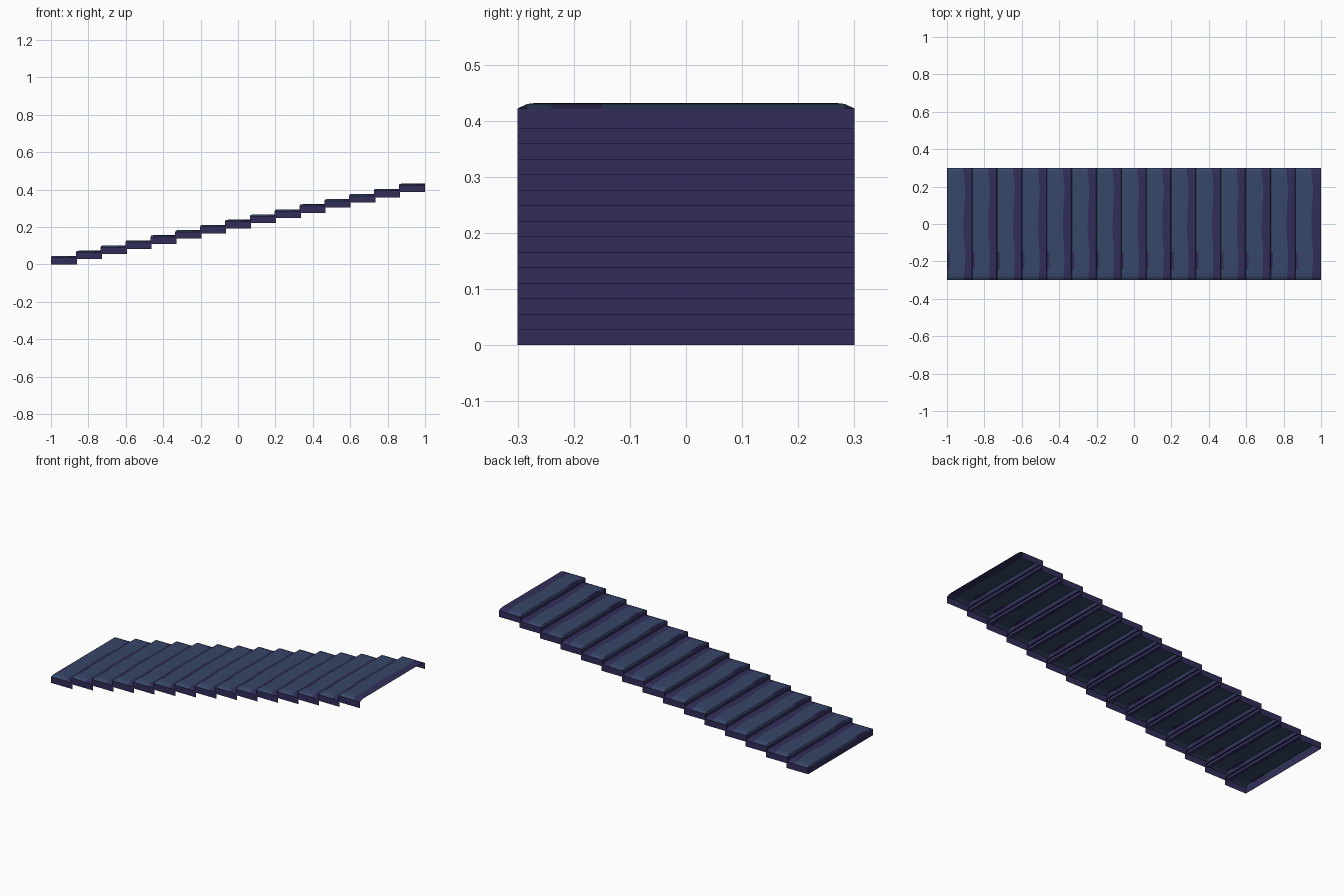
import bpy, bmesh

if "Cube" in bpy.data.objects:
    bpy.data.objects.remove(bpy.data.objects["Cube"])

STEPS = 15
WIDTH = 0.14                      # tread depth along x
PITCH = (2.0 - WIDTH) / (STEPS - 1)
HEIGHT = 0.046
RISE = (0.432 - HEIGHT) / (STEPS - 1)


def material(name, rgb):
    m = bpy.data.materials.new(name)
    m.diffuse_color = (*rgb, 1.0)
    m.use_nodes = True
    m.node_tree.nodes["Principled BSDF"].inputs["Base Color"].default_value = m.diffuse_color
    return m


blue = material("slate_blue", (0.0385, 0.0625, 0.140))
purple = material("dark_purple", (0.031, 0.0265, 0.100))

# rows across the step: y, height drop at the rounded side, start of purple rear strip
ROWS = [(-0.30, 0.010, 0.092), (-0.283, 0.002, 0.092), (-0.265, 0, 0.093),
        (-0.24, 0, 0.095), (-0.15, 0, 0.097), (-0.05, 0, 0.088), (0.07, 0, 0.090),
        (0.18, 0, 0.098), (0.265, 0, 0.090), (0.283, 0.002, 0.087), (0.30, 0.010, 0.086)]


def build_step(index):
    x0, z0 = -1.0 + index * PITCH, index * RISE
    bm = bmesh.new()

    # top sheet with rounded front lip and sides
    grid = []
    for y, drop, strip in ROWS:
        cols = [(0, 0.010), (0.004, 0.002), (0.017, 0), (strip, 0), (WIDTH, 0)]
        grid.append([bm.verts.new((x0 + x, y, z0 + HEIGHT - max(d, drop)))
                     for x, d in cols])
    for j in range(len(ROWS) - 1):
        for i in range(4):
            f = bm.faces.new((grid[j][i], grid[j][i + 1],
                              grid[j + 1][i + 1], grid[j + 1][i]))
            worn_patch = i < 2 and ROWS[j][0] == -0.24
            f.material_index = 1 if i == 3 or worn_patch else 0

    # walls: riser at -x and both sides; the rear and underside stay open
    def wall(top):
        low = [bm.verts.new((v.co.x, v.co.y, z0)) for v in top]
        for a in range(len(top) - 1):
            f = bm.faces.new((low[a], low[a + 1], top[a + 1], top[a]))
            f.material_index = 1

    wall([row[0] for row in reversed(grid)])
    wall(grid[0])
    wall(list(reversed(grid[-1])))
    bmesh.ops.remove_doubles(bm, verts=bm.verts, dist=1e-5)

    mesh = bpy.data.meshes.new(f"step_{index + 1}")
    bm.to_mesh(mesh)
    bm.free()
    mesh.materials.append(blue)
    mesh.materials.append(purple)
    bpy.context.collection.objects.link(bpy.data.objects.new(f"step_{index + 1}", mesh))


# flight of overlapping steps
for k in range(STEPS):
    build_step(k)
